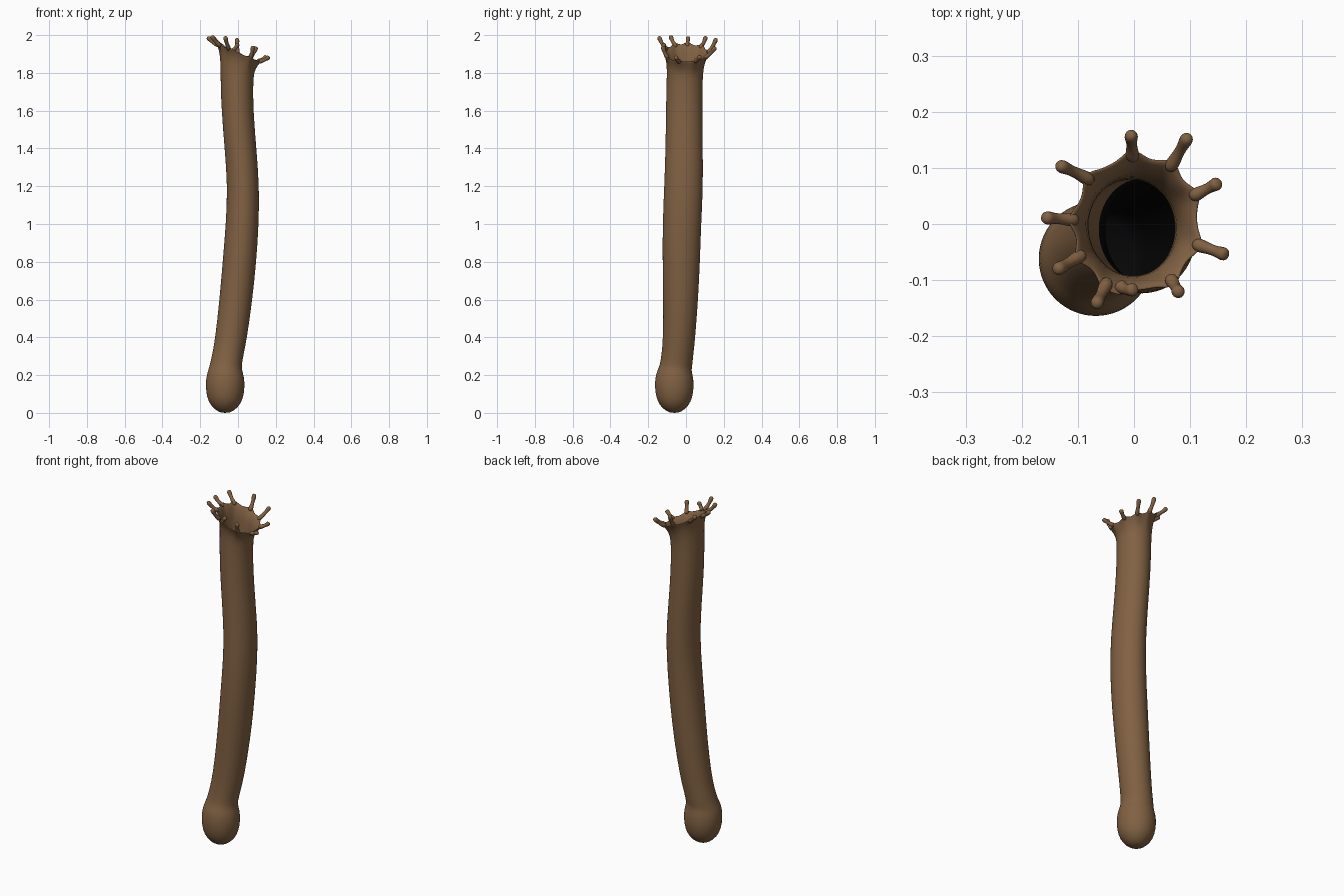
import bpy, bmesh, math
from mathutils import Vector

cube = bpy.data.objects.get("Cube")
if cube:
    bpy.data.objects.remove(cube)


def material(name, rgb):
    m = bpy.data.materials.new(name)
    m.use_nodes = True
    m.diffuse_color = (*rgb, 1)
    bsdf = m.node_tree.nodes["Principled BSDF"]
    bsdf.inputs["Base Color"].default_value = (*rgb, 1)
    bsdf.inputs["Roughness"].default_value = 0.8
    return m


BROWN = material("brown skin", (0.22, 0.12, 0.056))
DARK = material("dark hollow", (0.002, 0.002, 0.002))
SIDES = 48
TILT = -0.42

# Tentacles around the mouth: tip position and twist of the root
tips = [(-0.005, 0.157, 1.975, 0.0), (0.094, 0.152, 1.93, 0.0), (0.148, 0.072, 1.885, 0.0),
        (0.161, -0.054, 1.882, 0.0), (0.079, -0.121, 1.935, 0.0), (-0.002, -0.117, 1.95, -0.25),
        (-0.066, -0.141, 1.985, 0.0), (-0.135, -0.08, 1.99, 0.0), (-0.156, 0.011, 1.985, 0.0),
        (-0.13, 0.103, 1.985, -0.12)]
root_angles = [math.atan2(y / 0.11, (x - 0.005) / 0.1) + twist for x, y, z, twist in tips]


def scallop(a):
    """How strongly the rim is drawn out toward the nearest tentacle."""
    gap = min(abs(math.remainder(a - r, 2 * math.pi)) for r in root_angles)
    return math.exp(-(gap / 0.16) ** 2)


def loft(name, rings, dark_from=None):
    """Skin a list of vertex rings, capping both ends."""
    bm = bmesh.new()
    loops = [[bm.verts.new(p) for p in ring] for ring in rings]
    n = len(loops[0])
    for k, (a, b) in enumerate(zip(loops, loops[1:])):
        for i in range(n):
            j = (i + 1) % n
            f = bm.faces.new((a[i], a[j], b[j], b[i]))
            f.material_index = int(dark_from is not None and k >= dark_from)
    bm.faces.new(loops[0][::-1])
    bm.faces.new(loops[-1]).material_index = int(dark_from is not None)
    bmesh.ops.recalc_face_normals(bm, faces=bm.faces)
    me = bpy.data.meshes.new(name)
    bm.to_mesh(me)
    bm.free()
    me.materials.append(BROWN)
    if dark_from is not None:
        me.materials.append(DARK)
    for p in me.polygons:
        p.use_smooth = True
    ob = bpy.data.objects.new(name, me)
    bpy.context.collection.objects.link(ob)
    mod = ob.modifiers.new("smooth", 'SUBSURF')
    mod.levels = mod.render_levels = 1


def flat_ring(x, y, z, rx, ry, tilt=0.0, pull=0.0):
    pts = []
    for i in range(SIDES):
        a = 2 * math.pi * i / SIDES
        s = pull * scallop(a)
        dx, dy = (rx + s) * math.cos(a), (ry + s) * math.sin(a)
        pts.append((x + dx, y + dy, z + tilt * dx + s * 0.6))
    return pts


# Bulb foot: height and radius
bulb = [(0.0, 0.02), (0.012, 0.047), (0.04, 0.077), (0.08, 0.096),
        (0.14, 0.104), (0.19, 0.1), (0.225, 0.09)]
# Stalk: x, y, z, x radius, y radius
stalk = [(-0.066, -0.053, 0.25, 0.084, 0.086), (-0.053, -0.045, 0.31, 0.083, 0.084),
         (-0.036, -0.036, 0.4, 0.084, 0.085), (-0.011, -0.028, 0.6, 0.087, 0.092),
         (0.008, -0.025, 0.8, 0.089, 0.099), (0.023, -0.022, 1.0, 0.087, 0.102),
         (0.029, -0.012, 1.2, 0.084, 0.103), (0.013, -0.01, 1.4, 0.084, 0.098),
         (-0.003, -0.009, 1.6, 0.084, 0.097), (-0.006, -0.008, 1.74, 0.086, 0.095)]
# Flared mouth, tilted down toward +x, drawn out at the tentacles
mouth = [(-0.004, -0.005, 1.815, 0.088, 0.096, -0.2, 0.0),
         (0.0, -0.002, 1.86, 0.094, 0.102, TILT, 0.003),
         (0.004, 0.0, 1.889, 0.103, 0.112, TILT, 0.01),
         (0.005, 0.0, 1.902, 0.109, 0.12, TILT, 0.018),
         (0.005, 0.0, 1.906, 0.105, 0.116, TILT, 0.017),
         (0.004, 0.0, 1.896, 0.096, 0.105, TILT, 0.009),
         (0.002, -0.002, 1.866, 0.085, 0.093, TILT, 0.002),
         (0.0, -0.003, 1.82, 0.08, 0.088, -0.2, 0.0)]

rings = [flat_ring(-0.068, -0.062, z, r, r) for z, r in bulb]
rings += [flat_ring(*s) for s in stalk]
rings += [flat_ring(*s) for s in mouth]
# Hollow runs back down inside the stalk, dark in its depth
dark_start = len(rings) + 2
rings += [flat_ring(x, y, z, rx - 0.008, ry - 0.008) for x, y, z, rx, ry in stalk[::-1]]
loft("hollow_stalk", rings, dark_start)

# Position along tentacle and radius, ending in a rounded knob
profile = [(0.0, 0.004), (0.06, 0.011), (0.18, 0.014), (0.34, 0.012), (0.5, 0.0105),
           (0.68, 0.0105), (0.84, 0.0125), (0.96, 0.0135), (1.06, 0.0115), (1.12, 0.005)]


def tentacle(name, tip, a):
    dx, dy = 0.104 * math.cos(a), 0.113 * math.sin(a)
    root = Vector((0.005 + dx, dy, 1.9 + TILT * dx))
    bend = root.lerp(tip, 0.5) + Vector((math.cos(a), math.sin(a), -0.6)) * 0.008

    def path(t):
        return root * (1 - t) ** 2 + bend * 2 * t * (1 - t) + tip * t * t

    rings = []
    for t, r in profile:
        q = (path(t + 0.02) - path(t - 0.02)).to_track_quat('Z', 'Y')
        rings.append([path(t) + q @ Vector((r * math.cos(k * math.pi / 4),
                                            r * math.sin(k * math.pi / 4), 0))
                      for k in range(8)])
    loft(name, rings)


for i, (tip, angle) in enumerate(zip(tips, root_angles)):
    tentacle(f"tentacle_{i + 1}", Vector(tip[:3]), angle)
